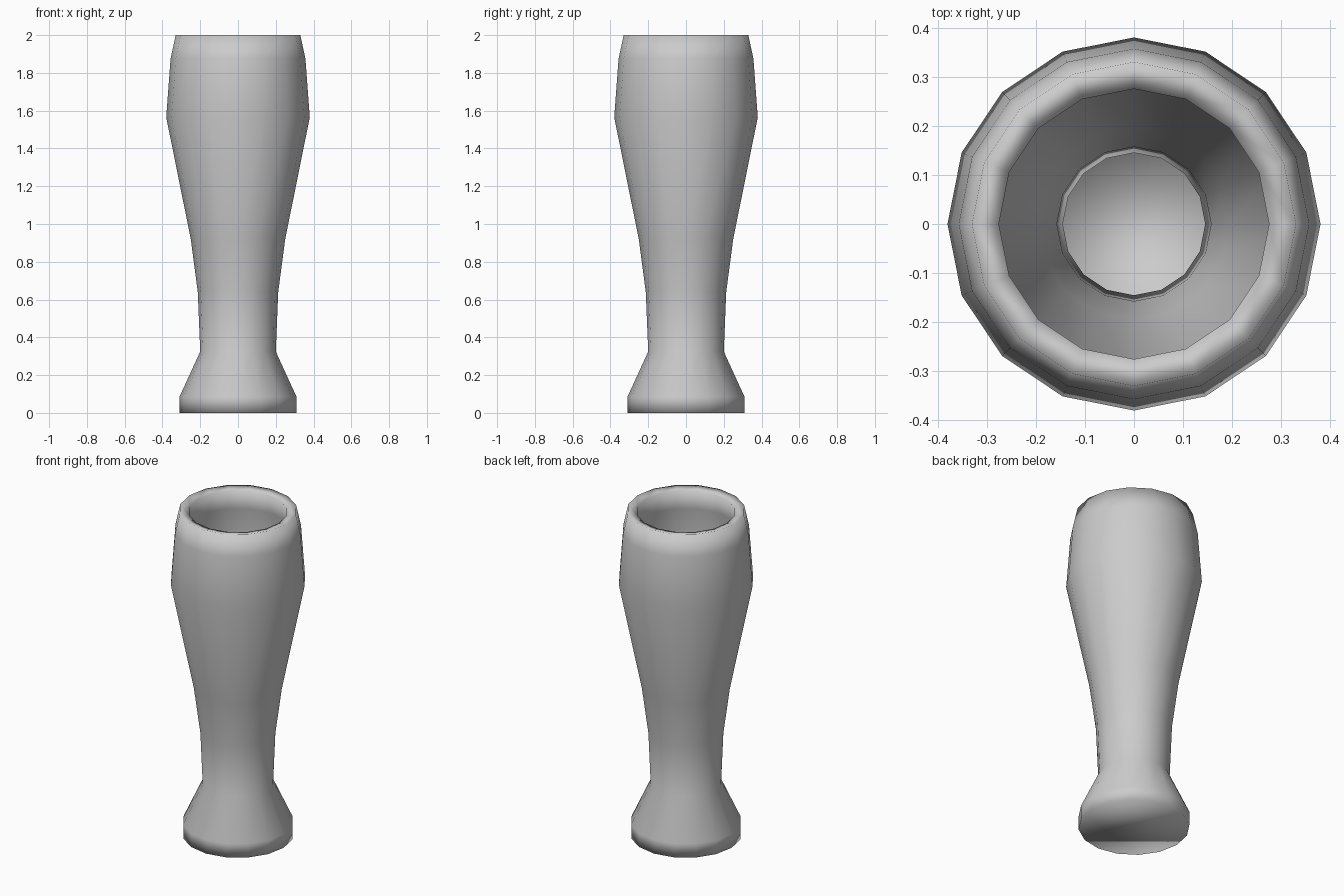
import bpy, bmesh
from math import cos, sin, tau

if "Cube" in bpy.data.objects:
    bpy.data.objects.remove(bpy.data.objects["Cube"])

SIDES = 16
# outer silhouette (radius, height), foot to lip
PROFILE = [(0.31, 0.0), (0.31, 0.085), (0.2, 0.325), (0.213, 0.64),
           (0.25, 0.92), (0.38, 1.565), (0.357, 1.875), (0.33, 2.0)]

# turned outer shell with a closed underside and open mouth
bm = bmesh.new()
rings = [[bm.verts.new((r * cos(tau * i / SIDES), r * sin(tau * i / SIDES), z))
          for i in range(SIDES)] for r, z in PROFILE]
for low, high in zip(rings, rings[1:]):
    for i in range(SIDES):
        j = (i + 1) % SIDES
        bm.faces.new((low[i], low[j], high[j], high[i]))
bm.faces.new(rings[0][::-1])
for f in bm.faces:
    f.smooth = True

mesh = bpy.data.meshes.new("drinking_glass")
bm.to_mesh(mesh)
bm.free()
glass = bpy.data.objects.new("drinking_glass", mesh)
bpy.context.collection.objects.link(glass)

# wall thickness, growing inwards, with a rim around the mouth
wall = glass.modifiers.new("wall", 'SOLIDIFY')
wall.thickness = 0.056
wall.offset = -1
wall.use_rim = True
